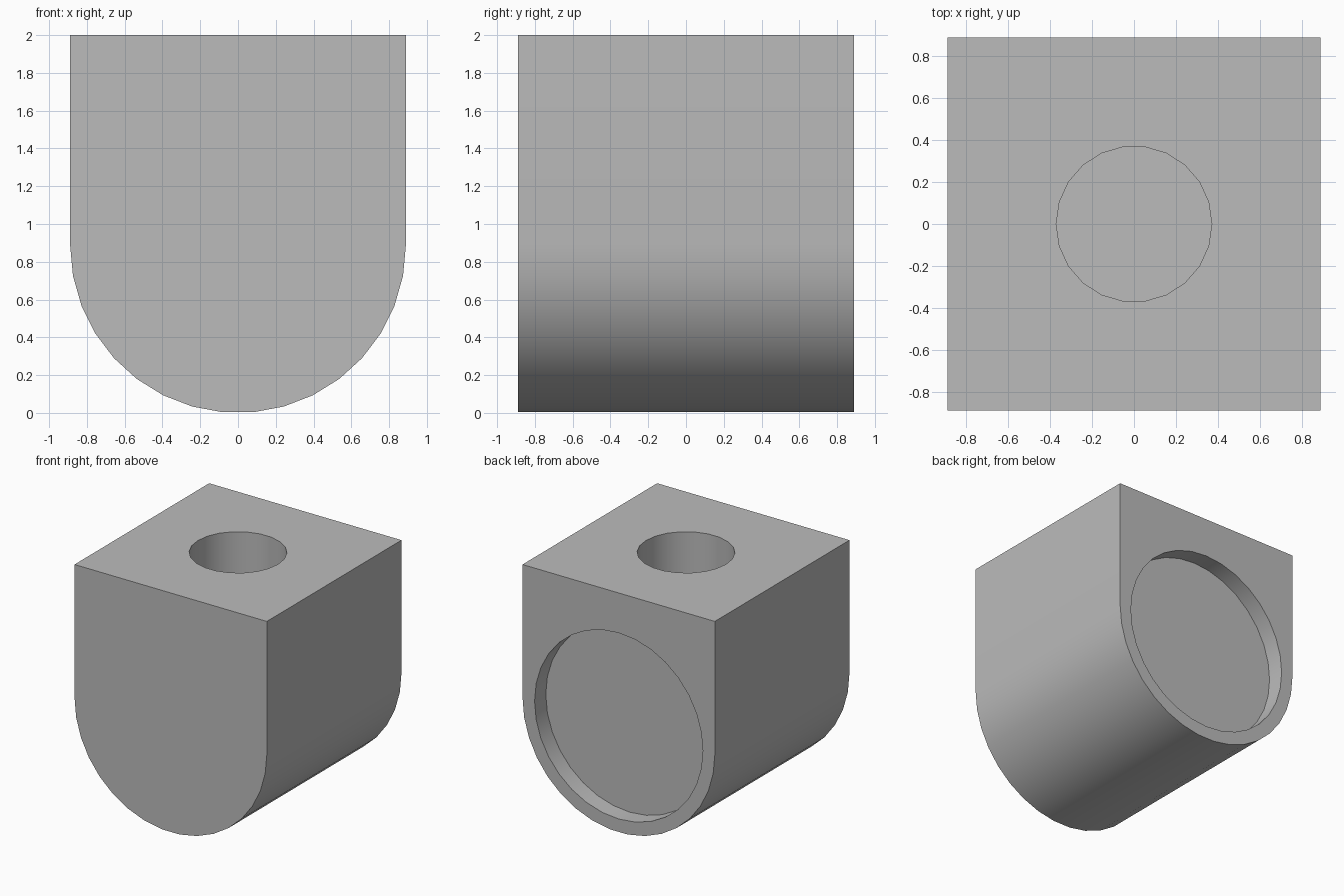
import bpy
import bmesh
from math import pi, sin, cos
from mathutils import Vector

cube = bpy.data.objects.get("Cube")
if cube:
    bpy.data.objects.remove(cube, do_unlink=True)

U = 2 / 27                     # one design unit
HALF, HEIGHT = 12 * U, 27 * U  # half width (also round bottom radius), height
ARC_STEPS = 17

grey = bpy.data.materials.new("plain grey")
grey.use_nodes = True
grey.diffuse_color = (0.5, 0.5, 0.5, 1)
grey.node_tree.nodes["Principled BSDF"].inputs["Base Color"].default_value = (0.5, 0.5, 0.5, 1)


def prism(name, outline, start, sweep):
    """Sweep a closed outline into a solid."""
    bm = bmesh.new()
    face = bm.faces.new([bm.verts.new(Vector(p) + Vector(start)) for p in outline])
    new = bmesh.ops.extrude_face_region(bm, geom=[face], use_keep_orig=True)["geom"]
    bmesh.ops.translate(bm, vec=sweep, verts=[v for v in new if isinstance(v, bmesh.types.BMVert)])
    bmesh.ops.recalc_face_normals(bm, faces=bm.faces)
    mesh = bpy.data.meshes.new(name)
    bm.to_mesh(mesh)
    bm.free()
    mesh.materials.append(grey)
    obj = bpy.data.objects.new(name, mesh)
    bpy.context.collection.objects.link(obj)
    return obj


def circle(radius, sides):
    return [(radius * cos(2 * pi * i / sides), radius * sin(2 * pi * i / sides)) for i in range(sides)]


# Block with square top and half-round bottom
arc = [pi + pi * i / ARC_STEPS for i in range(ARC_STEPS + 1)]
outline = [(HALF * cos(a), 0, HALF + HALF * sin(a)) for a in arc]
outline += [(HALF, 0, HEIGHT), (-HALF, 0, HEIGHT)]
body = prism("rounded_block", outline, (0, -HALF, 0), (0, 2 * HALF, 0))

# Blind round hole in the top
hole = prism("top_hole_cutter", [(x, y, 0) for x, y in circle(5 * U, 22)],
             (0, 0, HALF), (0, 0, HEIGHT))

# Shallow round recess in the back
recess = prism("back_recess_cutter", [(x, 0, z) for x, z in circle(10.5 * U, 32)],
               (0, HALF - 2 * U, HALF), (0, HALF, 0))

# Cut both, then drop the cutters
bpy.context.view_layer.objects.active = body
for cutter in (hole, recess):
    cutter.hide_render = True
    cut = body.modifiers.new(cutter.name, "BOOLEAN")
    cut.operation = "DIFFERENCE"
    cut.solver = "EXACT"
    cut.object = cutter
    bpy.ops.object.modifier_apply(modifier=cut.name)
    bpy.data.objects.remove(cutter, do_unlink=True)

bpy.ops.object.select_all(action="DESELECT")
body.select_set(True)
bpy.ops.object.shade_smooth_by_angle(angle=pi / 6)
